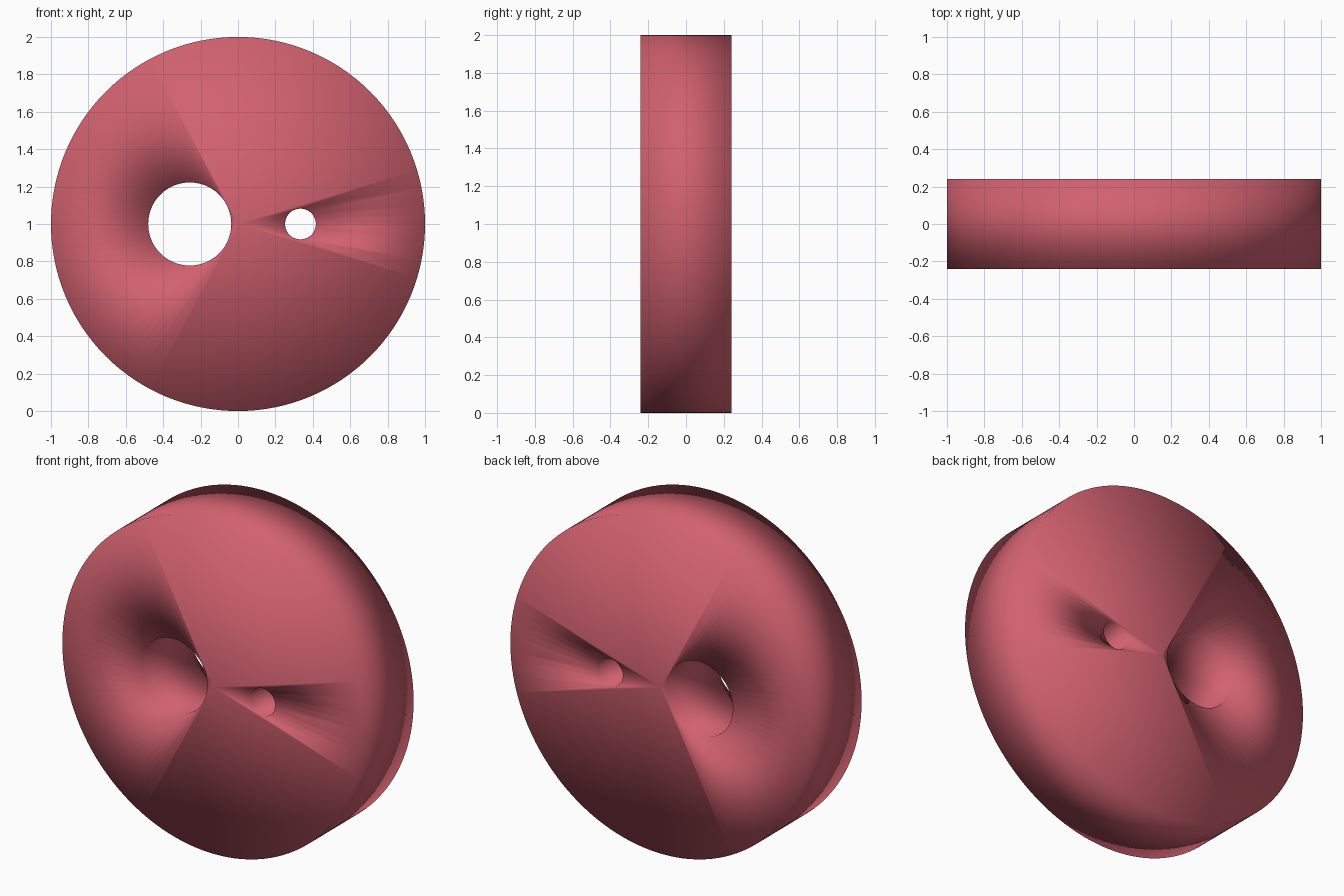
import bpy
import math

if "Cube" in bpy.data.objects:
    bpy.data.objects.remove(bpy.data.objects["Cube"])


def cylinder(name, radius, depth, x, sides, fill='NGON'):
    bpy.ops.mesh.primitive_cylinder_add(
        vertices=sides, radius=radius, depth=depth, end_fill_type=fill,
        location=(x, 0, 1), rotation=(math.pi / 2, 0, 0))
    ob = bpy.context.object
    ob.name = name
    return ob


# Thick round disc with fan caps
disc = cylinder("disc", 1.0, 0.48, 0, 128, 'TRIFAN')

# Large and small through holes
for name, radius, x in (("large_hole", 0.222, -0.258), ("small_hole", 0.082, 0.334)):
    cutter = cylinder(name, radius, 1.0, x, 96)
    mod = disc.modifiers.new(name, 'BOOLEAN')
    mod.operation = 'DIFFERENCE'
    mod.solver = 'EXACT'
    mod.object = cutter
    bpy.context.view_layer.objects.active = disc
    bpy.ops.object.modifier_apply(modifier=mod.name)
    bpy.data.objects.remove(cutter, do_unlink=True)

# Smooth shading runs over the rim and the holes
disc.data.shade_smooth()

# Rose red finish
mat = bpy.data.materials.new("rose_red")
mat.diffuse_color = (0.64, 0.12, 0.16, 1)
mat.use_nodes = True
mat.node_tree.nodes["Principled BSDF"].inputs["Base Color"].default_value = mat.diffuse_color
disc.data.materials.clear()
disc.data.materials.append(mat)
